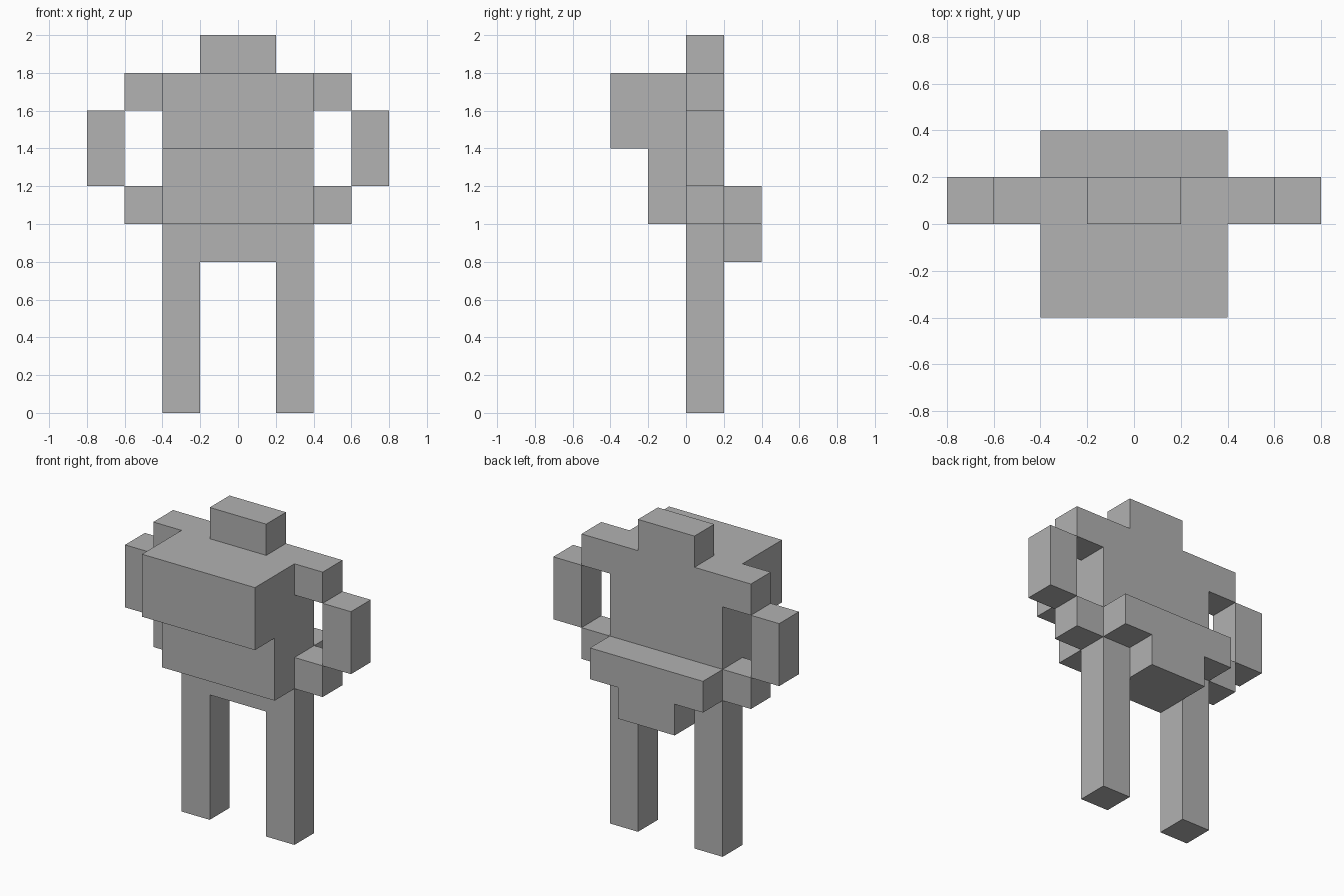
import bpy
import bmesh
from mathutils import Vector

cube = bpy.data.objects.get("Cube")
if cube:
    bpy.data.objects.remove(cube, do_unlink=True)

U = 0.2  # one block

grey = bpy.data.materials.new("plain_grey")
grey.use_nodes = True
grey.diffuse_color = (0.445, 0.445, 0.445, 1)
grey.node_tree.nodes["Principled BSDF"].inputs["Base Color"].default_value = grey.diffuse_color


def extrude(name, points, depth):
    """Extrude a flat outline, given in blocks, along the depth vector."""
    bm = bmesh.new()
    face = bm.faces.new([bm.verts.new(Vector(p) * U) for p in points])
    moved = bmesh.ops.extrude_face_region(bm, geom=[face])["geom"]
    verts = [v for v in moved if isinstance(v, bmesh.types.BMVert)]
    bmesh.ops.translate(bm, verts=verts, vec=Vector(depth) * U)
    bmesh.ops.recalc_face_normals(bm, faces=bm.faces)
    mesh = bpy.data.meshes.new(name)
    bm.to_mesh(mesh)
    bm.free()
    mesh.materials.append(grey)
    obj = bpy.data.objects.new(name, mesh)
    bpy.context.collection.objects.link(obj)
    return obj


def box(name, x, y, z):
    """Box between the given (low, high) ranges, in blocks."""
    base = [(x[0], y[0], z[0]), (x[1], y[0], z[0]), (x[1], y[1], z[0]), (x[0], y[1], z[0])]
    return extrude(name, base, (0, 0, z[1] - z[0]))


# Torso: side outline with overhanging chest and a ledge at the back
torso = [(-1, 5), (2, 5), (2, 6), (1, 6), (1, 9), (-2, 9), (-2, 7), (-1, 7)]
extrude("torso", [(-2, y, z) for y, z in torso], (4, 0, 0))

# Legs joined by the hips: front outline
legs = [(-2, 0), (-1, 0), (-1, 4), (1, 4), (1, 0), (2, 0), (2, 5), (-2, 5)]
extrude("legs_and_hips", [(x, 0, z) for x, z in legs], (0, 1, 0))

box("head", (-1, 1), (0, 1), (9, 10))
box("rear_block", (-1, 1), (1, 2), (4, 5))

# Arms, bent back to the waist
for side, s in (("left", 1), ("right", -1)):
    for part, x, z in (("shoulder", (2, 3), (8, 9)),
                       ("arm", (3, 4), (6, 8)),
                       ("hand", (2, 3), (5, 6))):
        box(f"{side}_{part}", (s * x[0], s * x[1]), (0, 1), z)
